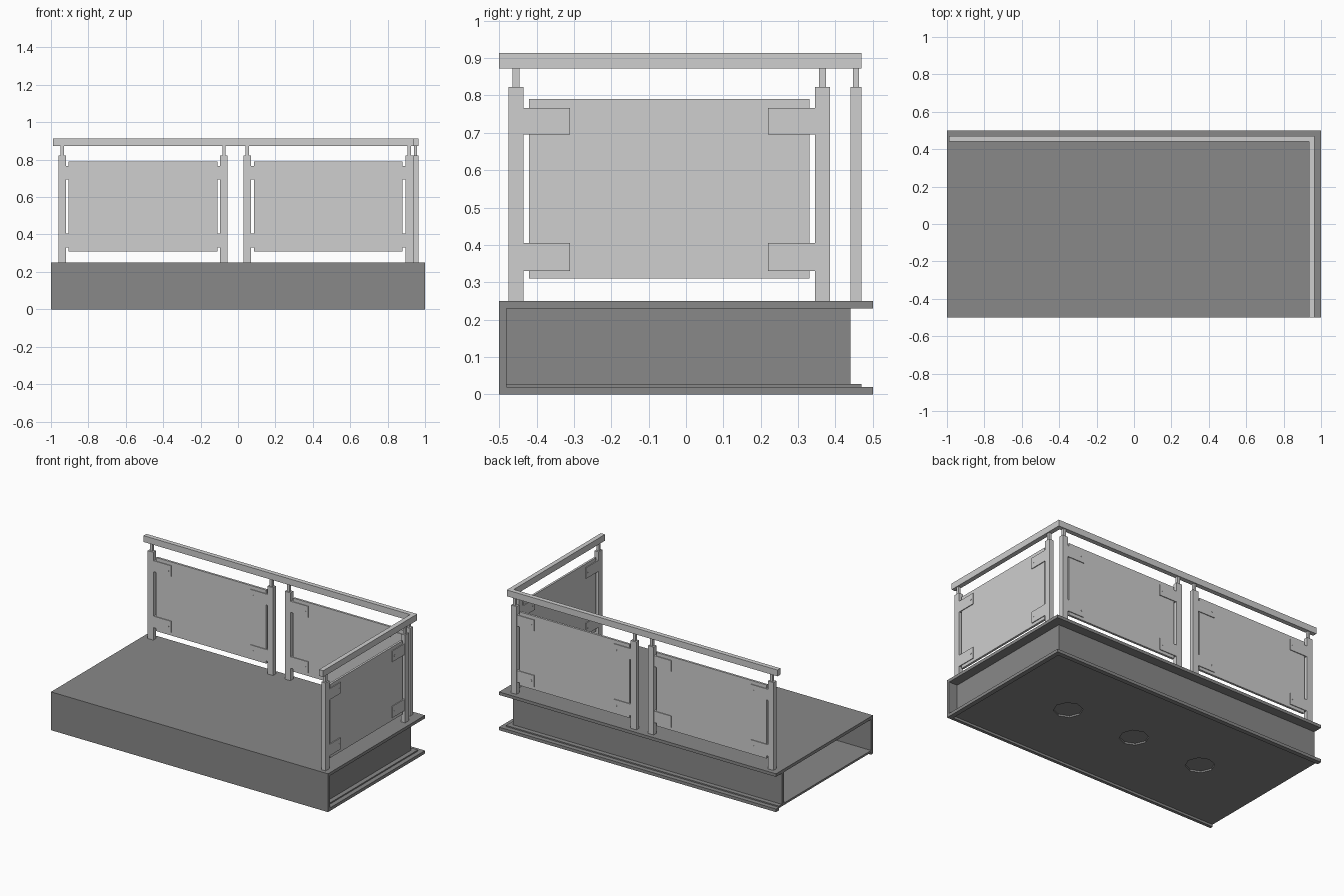
import bpy, bmesh, math
from mathutils import Matrix

if "Cube" in bpy.data.objects:
    bpy.data.objects.remove(bpy.data.objects["Cube"])


def material(name, v):
    m = bpy.data.materials.new(name)
    m.diffuse_color = (v, v, v, 1)
    m.use_nodes = True
    m.node_tree.nodes["Principled BSDF"].inputs["Base Color"].default_value = m.diffuse_color
    return m


LIGHT = material("light grey railing", 0.62)
DARK = material("dark grey slab", 0.25)


def finish(name, bm, mat):
    bmesh.ops.recalc_face_normals(bm, faces=bm.faces)
    me = bpy.data.meshes.new(name)
    bm.to_mesh(me)
    bm.free()
    ob = bpy.data.objects.new(name, me)
    me.materials.append(mat)
    bpy.context.collection.objects.link(ob)
    return ob


def box(name, lo, hi, mat):
    bm = bmesh.new()
    bmesh.ops.create_cube(bm, size=1)
    for v in bm.verts:
        v.co = [(a + b) / 2 + c * (b - a) for a, b, c in zip(lo, hi, v.co)]
    return finish(name, bm, mat)


def prism(name, pts, z0, z1, mat):
    bm = bmesh.new()
    f = bm.faces.new([bm.verts.new((x, y, z0)) for x, y in pts])
    r = bmesh.ops.extrude_face_region(bm, geom=[f])
    for v in r["geom"]:
        if isinstance(v, bmesh.types.BMVert):
            v.co.z = z1
    return finish(name, bm, mat)


# Slab: deck, front wall, recessed back and right webs, bottom flange
box("deck", (-1, -0.5, 0.23), (1, 0.5, 0.25), DARK)
box("front_wall", (-1, -0.5, 0), (1, -0.48, 0.23), DARK)
prism("recessed_web", [(-1, 0.44), (0.94, 0.44), (0.94, -0.48), (0.92, -0.48),
                       (0.92, 0.42), (-1, 0.42)], 0.02, 0.23, DARK)
prism("bottom_flange", [(-1, 0.5), (1, 0.5), (1, -0.48), (0.97, -0.48),
                        (0.97, 0.47), (-1, 0.47)], 0, 0.02, DARK)

# Underside panel with three shallow octagonal light recesses
soffit = box("underside_panel", (-1, -0.48, 0.015), (0.97, 0.47, 0.028), DARK)
bm = bmesh.new()
for x in (-0.5, 0, 0.5):
    bmesh.ops.create_cone(bm, cap_ends=True, segments=8, radius1=0.087, radius2=0.087,
                          depth=0.03, matrix=Matrix.Translation((x, 0, 0.011)))
cutter = finish("recess_cutter", bm, DARK)
cutter.hide_render = True
cutter.hide_viewport = True
mod = soffit.modifiers.new("recesses", "BOOLEAN")
mod.object = cutter
mod.operation = "DIFFERENCE"
mod.solver = "EXACT"

# Handrail running round the corner
prism("handrail", [(-0.99, 0.47), (0.965, 0.47), (0.965, -0.5), (0.935, -0.5),
                   (0.935, 0.44), (-0.99, 0.44)], 0.872, 0.913, LIGHT)


def section(name, a, b, across, side):
    """Two posts between a and b with a clamped panel; side swaps x and y."""
    def part(n, u0, u1, half, z0, z1):
        lo, hi = (u0, across - half), (u1, across + half)
        if side:
            lo, hi = lo[::-1], hi[::-1]
        box(name + n, (*lo, z0), (*hi, z1), LIGHT)

    part("_panel", a + 0.055, b - 0.055, 0.007, 0.31, 0.79)
    for end, s, tag in ((a, 1, "_first"), (b, -1, "_second")):
        def span(p, q):
            return sorted((end + s * p, end + s * q))
        part(tag + "_post", *span(0, 0.04), 0.015, 0.25, 0.823)
        part(tag + "_post_pin", *span(0.011, 0.029), 0.008, 0.823, 0.872)
        for z0, z1, level in ((0.33, 0.405, "_lower"), (0.695, 0.767, "_upper")):
            part(tag + level + "_bracket", *span(0.04, 0.165), 0.012, z0, z1)
            # Bolt through the bracket
            u = end + s * 0.146
            zc = 0.368 if z0 < 0.5 else 0.73
            bm = bmesh.new()
            pos = (across, u, zc) if side else (u, across, zc)
            rot = Matrix.Rotation(math.pi / 2, 4, "Y" if side else "X")
            bmesh.ops.create_cone(bm, cap_ends=True, segments=8, radius1=0.005, radius2=0.005,
                                  depth=0.028, matrix=Matrix.Translation(pos) @ rot)
            finish(name + tag + level + "_bolt", bm, LIGHT)


# Railing sections: two along the back, one on the right
section("back_left", -0.96, -0.055, 0.455, False)
section("back_right", 0.03, 0.935, 0.455, False)
section("right_side", -0.475, 0.385, 0.95, True)
